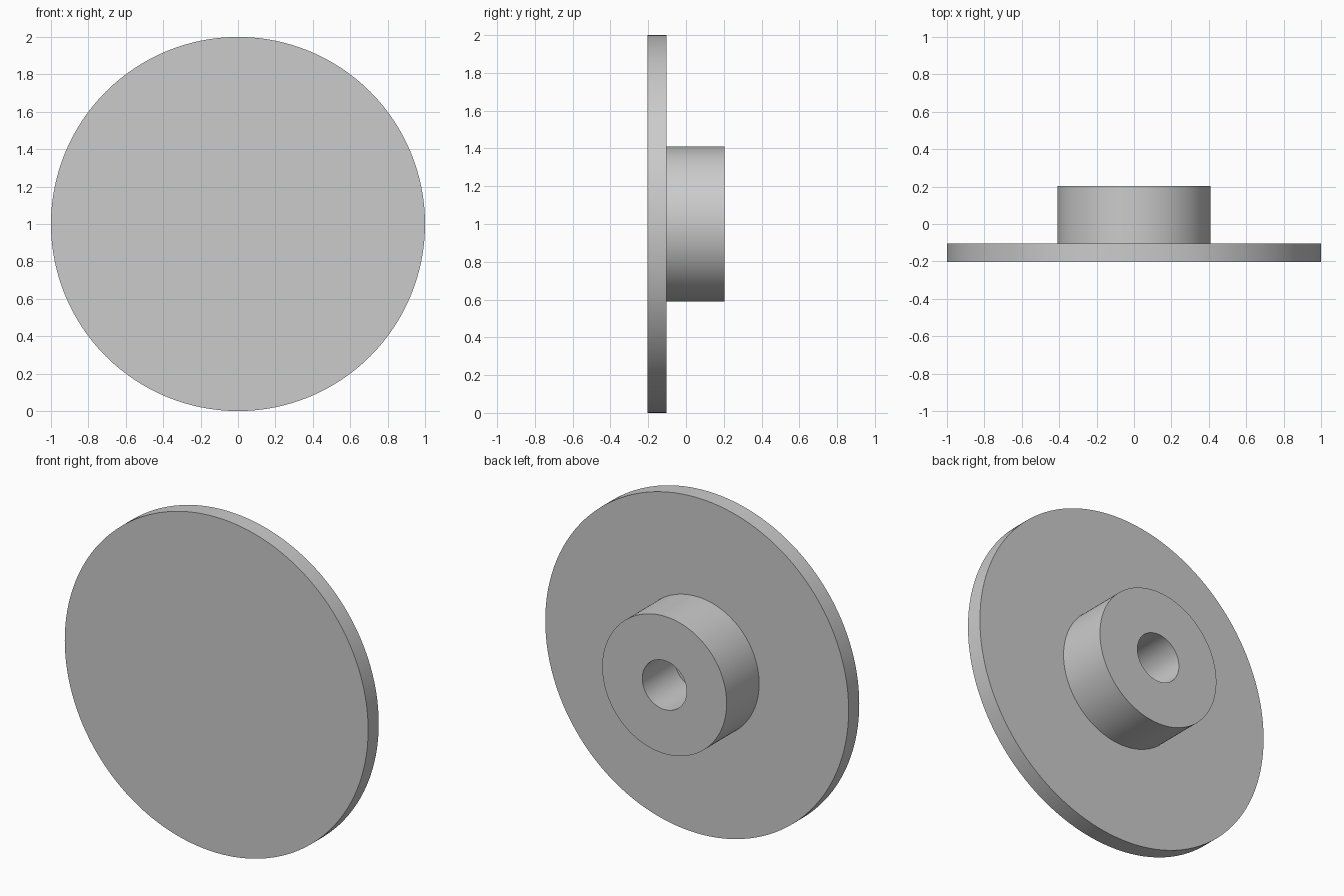
import bpy
import bmesh
import math
from mathutils import Matrix, Vector

cube = bpy.data.objects.get("Cube")
if cube:
    bpy.data.objects.remove(cube, do_unlink=True)

SEGMENTS = 128

# Single plain grey
grey = bpy.data.materials.new("plain_grey")
grey.use_nodes = True
colour = (0.6, 0.6, 0.6, 1.0)
grey.diffuse_color = colour
grey.node_tree.nodes["Principled BSDF"].inputs["Base Color"].default_value = colour


def lathe(name, profile):
    """Spin (radius, y) points around the horizontal y axis at z = 1."""
    bm = bmesh.new()
    verts = [bm.verts.new((r, y, 0)) for r, y in profile]
    edges = [bm.edges.new(pair) for pair in zip(verts, verts[1:])]
    bmesh.ops.spin(bm, geom=verts + edges, cent=(0, 0, 0), axis=(0, 1, 0),
                   angle=math.tau, steps=SEGMENTS, use_duplicate=False)
    bmesh.ops.remove_doubles(bm, verts=bm.verts, dist=0.0001)
    bmesh.ops.recalc_face_normals(bm, faces=bm.faces)
    mesh = bpy.data.meshes.new(name)
    bm.to_mesh(mesh)
    bm.free()
    mesh.materials.append(grey)
    obj = bpy.data.objects.new(name, mesh)
    obj.location = (0, 0, 1)
    bpy.context.collection.objects.link(obj)
    bpy.ops.object.select_all(action="DESELECT")
    obj.select_set(True)
    bpy.context.view_layer.objects.active = obj
    bpy.ops.object.shade_smooth_by_angle(angle=math.radians(30))
    return obj


# Disc with a raised hub at the back and a blind bore down to the disc
FRONT, DISC_BACK, HUB_BACK = -0.203, -0.103, 0.203
DISC_R, HUB_R, BORE_R = 1.0, 0.41, 0.146
lathe("disc_with_hub", [
    (0, FRONT), (DISC_R, FRONT), (DISC_R, DISC_BACK),
    (HUB_R, DISC_BACK), (HUB_R, HUB_BACK),
    (BORE_R, HUB_BACK), (BORE_R, DISC_BACK), (0, DISC_BACK),
])
